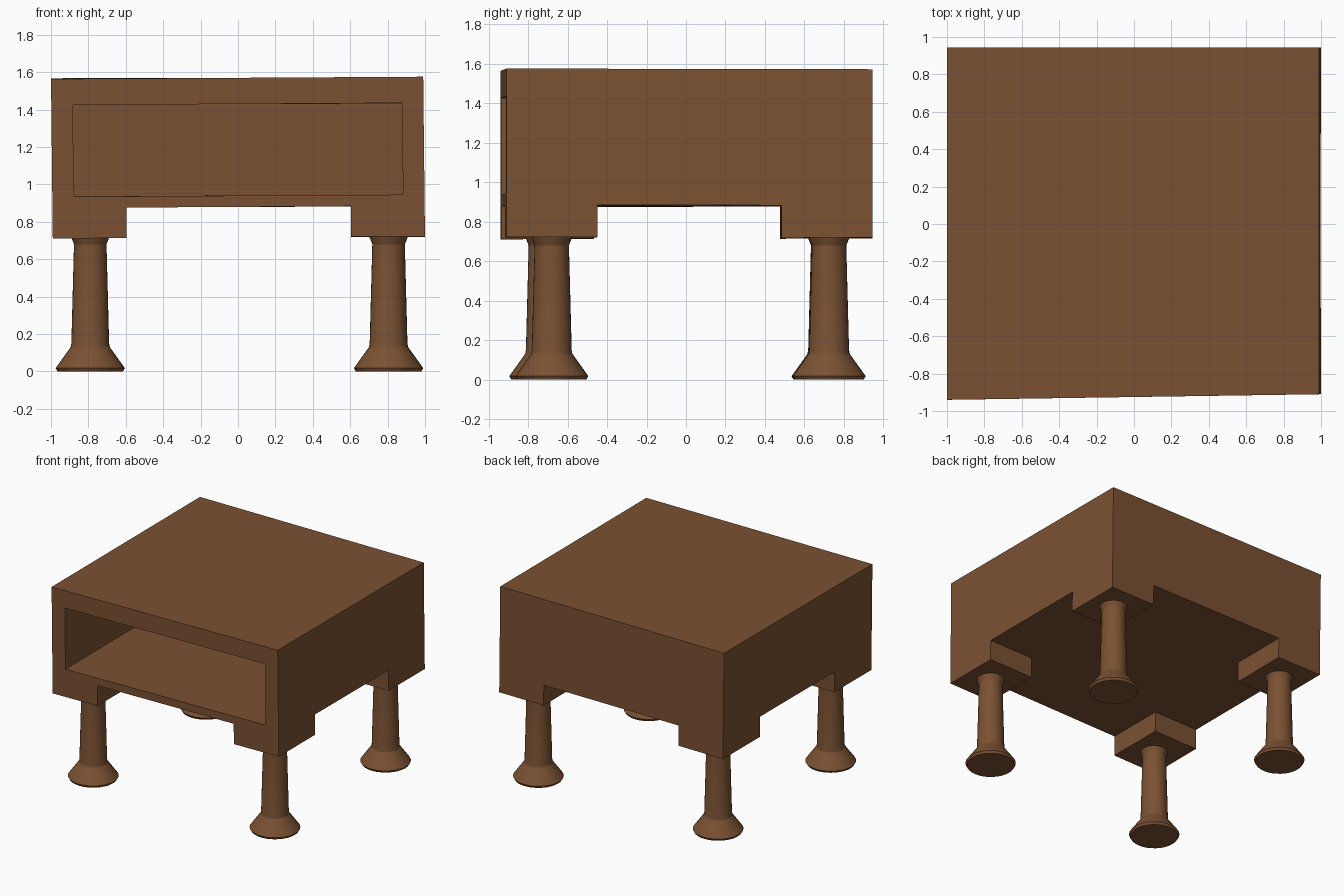
import bpy, bmesh, math
from mathutils import Vector

if "Cube" in bpy.data.objects:
    bpy.data.objects.remove(bpy.data.objects["Cube"])

wood = bpy.data.materials.new("brown wood")
wood.diffuse_color = (0.195, 0.083, 0.032, 1)
wood.use_nodes = True
wood.node_tree.nodes["Principled BSDF"].inputs["Base Color"].default_value = wood.diffuse_color


def add_object(name, bm):
    bmesh.ops.recalc_face_normals(bm, faces=bm.faces[:])
    me = bpy.data.meshes.new(name)
    bm.to_mesh(me)
    bm.free()
    me.materials.append(wood)
    ob = bpy.data.objects.new(name, me)
    bpy.context.collection.objects.link(ob)
    return ob


def push_faces(bm, faces, offset):
    """Extrude a flat region along one vector."""
    r = bmesh.ops.extrude_face_region(bm, geom=faces)
    verts = [g for g in r["geom"] if isinstance(g, bmesh.types.BMVert)]
    bmesh.ops.translate(bm, verts=verts, vec=offset)
    old = [f for f in faces if f.is_valid]
    if old:
        bmesh.ops.delete(bm, geom=old, context="FACES")


# Table body: box with cuts for the corner blocks and the open front shelf
bm = bmesh.new()
bmesh.ops.create_cube(bm, size=1)
for v in bm.verts:
    v.co = Vector((v.co.x * 1.99,
                   0.945 if v.co.y > 0 else -0.925,
                   1.57 if v.co.z > 0 else 0.88))
cuts = [(0, -0.88), (0, -0.6), (0, 0.6), (0, 0.88),
        (1, -0.46), (1, 0.48), (2, 0.94), (2, 1.43)]
for axis, value in cuts:
    co, no = Vector((0, 0, 0)), Vector((0, 0, 0))
    co[axis], no[axis] = value, 1
    bmesh.ops.bisect_plane(bm, geom=bm.verts[:] + bm.edges[:] + bm.faces[:],
                           plane_co=co, plane_no=no)
bm.normal_update()

# Corner blocks
for sx in (-1, 1):
    for back in (False, True):
        block = []
        for f in bm.faces:
            c = f.calc_center_median()
            in_y = c.y > 0.48 if back else c.y < -0.46
            if abs(c.z - 0.88) < 1e-4 and c.x * sx > 0.6 and in_y:
                block.append(f)
        push_faces(bm, block, Vector((0, 0, -0.163)))

# Open shelf
opening = []
for f in bm.faces:
    c = f.calc_center_median()
    if abs(c.y + 0.925) < 1e-4 and abs(c.x) < 0.88 and 0.94 < c.z < 1.43:
        opening.append(f)
push_faces(bm, opening, Vector((0, 1.755, 0)))

# Slightly crooked handmade shape: skewed front and small tilt
for v in bm.verts:
    x, y, z = v.co
    front = (0.945 - y) / 1.87
    v.co = (x - 0.011 * (z - 1.14), y + 0.015 * x * front,
            z + 0.006 * x * (0.4 + 0.6 * front))
add_object("table_body", bm)


# Turned legs with flared feet
profile = [(0.175, 0), (0.185, 0.018), (0.105, 0.13), (0.101, 0.15),
           (0.087, 0.68), (0.105, 0.725)]


def leg(name, x, y, sides=32):
    bm = bmesh.new()
    rings = []
    for r, z in profile:
        rings.append([bm.verts.new((x + r * math.cos(math.tau * i / sides),
                                    y + r * math.sin(math.tau * i / sides), z))
                      for i in range(sides)])
    for a, b in zip(rings, rings[1:]):
        for i in range(sides):
            j = (i + 1) % sides
            bm.faces.new((a[i], a[j], b[j], b[i]))
    bm.faces.new(rings[0][::-1])
    bm.faces.new(rings[-1])
    ob = add_object(name, bm)
    bpy.ops.object.select_all(action="DESELECT")
    ob.select_set(True)
    bpy.context.view_layer.objects.active = ob
    bpy.ops.object.shade_smooth_by_angle(angle=math.radians(20))


leg("front_left_leg", -0.79, -0.71)
leg("front_right_leg", 0.805, -0.68)
leg("back_left_leg", -0.79, 0.72)
leg("back_right_leg", 0.805, 0.725)
